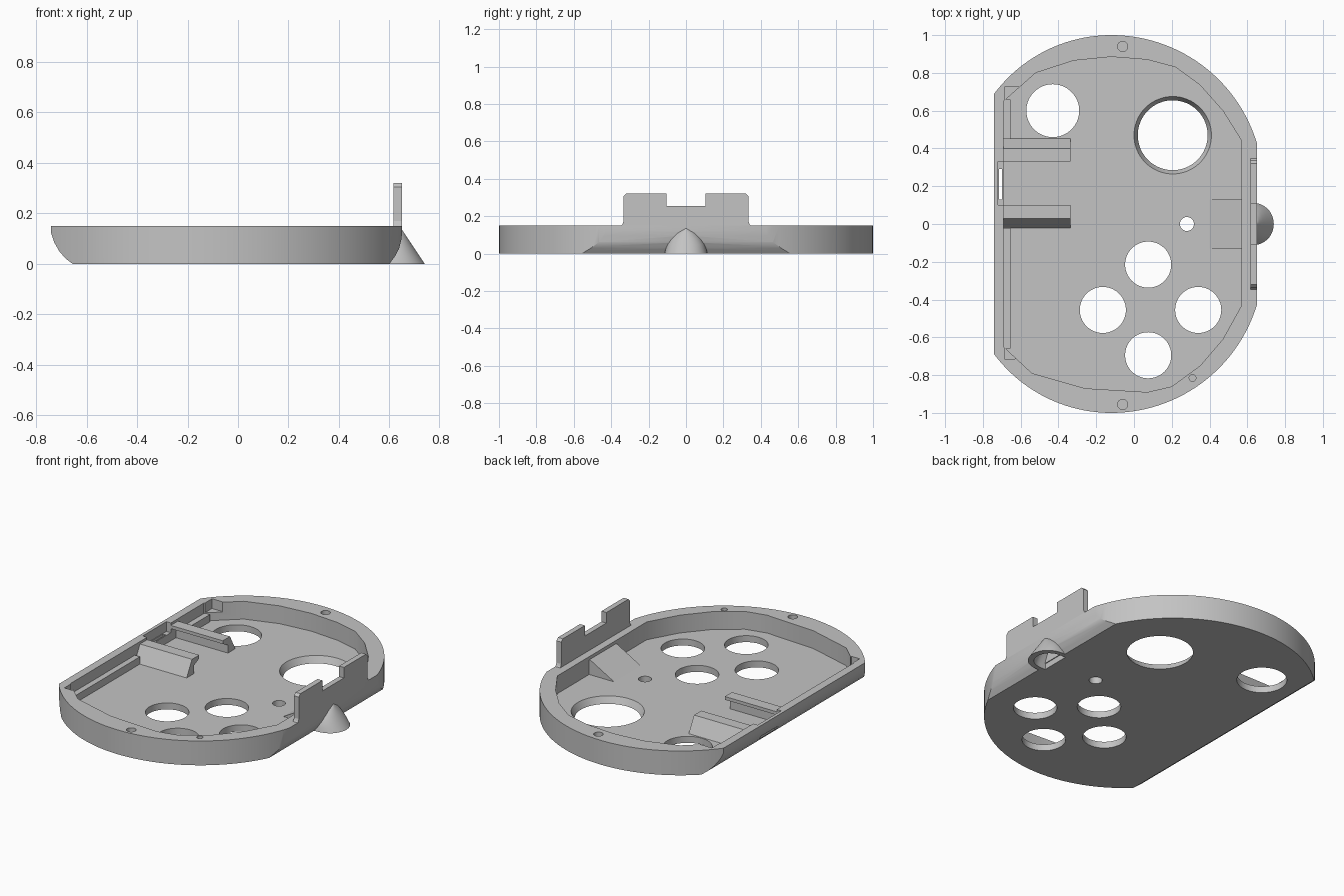
import bpy, bmesh, math
from mathutils import Vector

if "Cube" in bpy.data.objects:
    bpy.data.objects.remove(bpy.data.objects["Cube"], do_unlink=True)

grey = bpy.data.materials.new("light_grey_plastic")
grey.use_nodes = True
GREY = (0.55, 0.55, 0.55, 1)
grey.diffuse_color = GREY
grey.node_tree.nodes["Principled BSDF"].inputs["Base Color"].default_value = GREY


def loft(name, rings):
    """Closed solid through rings of equal point count."""
    bm = bmesh.new()
    rows = [[bm.verts.new(p) for p in ring] for ring in rings]
    n = len(rows[0])
    for a, b in zip(rows, rows[1:]):
        for i in range(n):
            j = (i + 1) % n
            bm.faces.new((a[i], a[j], b[j], b[i]))
    bm.faces.new(rows[0][::-1])
    bm.faces.new(rows[-1])
    bmesh.ops.recalc_face_normals(bm, faces=bm.faces)
    mesh = bpy.data.meshes.new(name)
    bm.to_mesh(mesh)
    bm.free()
    mesh.materials.append(grey)
    obj = bpy.data.objects.new(name, mesh)
    bpy.context.collection.objects.link(obj)
    return obj


def prism(name, profile, axis, lo, hi):
    """Extrude a 2D profile along x, y or z."""
    place = {"x": lambda u, v, w: (w, u, v),
             "y": lambda u, v, w: (u, w, v),
             "z": lambda u, v, w: (u, v, w)}[axis]
    return loft(name, [[place(u, v, w) for u, v in profile] for w in (lo, hi)])


def box(name, x, y, z):
    return prism(name, [(x[0], y[0]), (x[1], y[0]), (x[1], y[1]), (x[0], y[1])], "z", *z)


def cone(name, x, y, r1, r2, z1, z2, n=64):
    return loft(name, [[(x + r * math.cos(math.tau * i / n), y + r * math.sin(math.tau * i / n), z)
                        for i in range(n)] for r, z in ((r1, z1), (r2, z2))])


def cut(target, tool, operation="DIFFERENCE"):
    mod = target.modifiers.new("cut", "BOOLEAN")
    mod.operation, mod.solver, mod.object = operation, "EXACT", tool
    bpy.context.view_layer.objects.active = target
    bpy.ops.object.modifier_apply(modifier=mod.name)
    bpy.data.objects.remove(tool, do_unlink=True)


def smooth(obj, angle=30):
    bpy.ops.object.select_all(action="DESELECT")
    obj.select_set(True)
    bpy.context.view_layer.objects.active = obj
    bpy.ops.object.shade_smooth_by_angle(angle=math.radians(angle))


HEIGHT, FLOOR = 0.15, 0.04
APEX = -0.12

# Outer outline: wide arcs at both ends, flat sides
half = []
for x_end, radius, steps in ((0.65, 0.805, 28), (-0.74, 0.775, 24)):
    a_end = math.asin((x_end - APEX) / radius)
    arc = [(APEX + radius * math.sin(a_end * i / steps),
            1 - radius + radius * math.cos(a_end * i / steps)) for i in range(steps + 1)]
    half = arc[::-1] + half if not half else half + arc[1:]
outline = half + [(x, -y) for x, y in reversed(half)]
tray = prism("tray", outline, "z", 0, HEIGHT)

# Undersides of the flat sides curve inward
side_profile = [(-0.74, 0.2), (-0.74, 0.12), (-0.728, 0.085), (-0.708, 0.05), (-0.684, 0.022),
                (-0.655, 0), (0.60, 0), (0.622, 0.03), (0.638, 0.06), (0.647, 0.095),
                (0.651, 0.13), (0.651, 0.2)]
cut(tray, prism("cutter", side_profile, "y", -1.1, 1.1), "INTERSECT")

# Faceted cavity
cavity = [(-0.69, 0.65), (-0.52, 0.80), (-0.32, 0.865), (-0.12, 0.885), (0.07, 0.87),
          (0.22, 0.83), (0.35, 0.735), (0.47, 0.60), (0.57, 0.44), (0.57, -0.43),
          (0.47, -0.61), (0.35, -0.75), (0.20, -0.86), (0.07, -0.89), (-0.26, -0.87),
          (-0.54, -0.79), (-0.69, -0.65)]
cut(tray, prism("cutter", cavity, "z", FLOOR, 0.3))

# Corner pockets and the slot through the left wall
cut(tray, box("cutter", (-0.685, -0.61), (0.6, 0.725), (0.09, 0.3)))
cut(tray, box("cutter", (-0.685, -0.63), (-0.715, -0.6), (0.09, 0.3)))
cut(tray, box("cutter", (-0.72, -0.68), (0.10, 0.33), (0.09, 0.3)))
cut(tray, box("cutter", (-0.716, -0.698), (0.13, 0.29), (-0.1, 0.3)))

# Button openings, flared round opening and pin hole
for x, y, r in ((-0.43, 0.60, 0.14), (0.28, 0, 0.037), (0.075, -0.215, 0.122),
                (-0.165, -0.455, 0.122), (0.34, -0.455, 0.122), (0.075, -0.695, 0.122)):
    cut(tray, cone("cutter", x, y, r, r, -0.1, 0.1))
cut(tray, cone("cutter", 0.205, 0.47, 0.18, 0.21, -0.01, 0.05))

# Blind screw holes in the rim
for x, y, r in ((-0.06, 0.94, 0.027), (-0.06, -0.955, 0.027), (0.31, -0.815, 0.018)):
    cut(tray, cone("cutter", x, y, r, r, 0.06, 0.3, 24))


# Cable spout: tapered half-round hood on the right side
def spout_shape(name, scale, x_back, levels):
    rings = []
    for z, w in levels:
        reach = (0.14 - 0.09 * max(z, 0) / 0.135) * scale
        rings.append([(x_back, -w * scale, z)] +
                     [(0.6 + reach * math.cos(a) ** 0.8, w * scale * math.sin(a), z)
                      for a in [math.pi * (i / 24 - 0.5) * 0.999 for i in range(25)]] +
                     [(x_back, w * scale, z)])
    return loft(name, rings)


levels = [(0, 0.115), (0.025, 0.109), (0.05, 0.1), (0.08, 0.083), (0.11, 0.058),
          (0.127, 0.032), (0.136, 0.006)]
spout = spout_shape("cable_spout", 1, 0.58, levels)
hollow = [(-0.02, 0.115)] + levels[1:5]
for part in (tray, spout):
    cut(part, spout_shape("cutter", 0.78, 0.575, hollow))
smooth(tray)
smooth(spout, 40)

# Ramp inside, leading up to the spout
prism("cable_ramp", [(0.40, FLOOR - 0.005), (0.58, FLOOR - 0.005), (0.58, 0.13), (0.56, 0.13),
                     (0.40, FLOOR)], "y", -0.13, 0.13)

# Upright latch plate with a centre notch
edge = [(0.105, 0.255), (0.105, 0.32), (0.32, 0.32), (0.335, 0.305), (0.335, 0.17),
        (0.34, 0.157), (0.35, 0.145)]
prism("latch_plate", edge + [(-y, z) for y, z in reversed(edge)], "x", 0.617, 0.65)

# Mirrored hooked brackets on the floor
MIDDLE = 0.215
hook = [(0.24, FLOOR - 0.005), (0.185, 0.135), (0.115, 0.135), (0.115, 0.115),
        (0.165, 0.09), (0.165, FLOOR - 0.005)]
for name, side in (("rear_bracket", 1), ("front_bracket", -1)):
    prism(name, [(MIDDLE + side * y, z) for y, z in hook], "x", -0.695, -0.335)

# Low rails along the left wall
for name, y in (("front_rail", (-0.66, -0.02)), ("rear_rail", (0.45, 0.66))):
    box(name, (-0.695, -0.655), y, (FLOOR - 0.005, 0.085))
